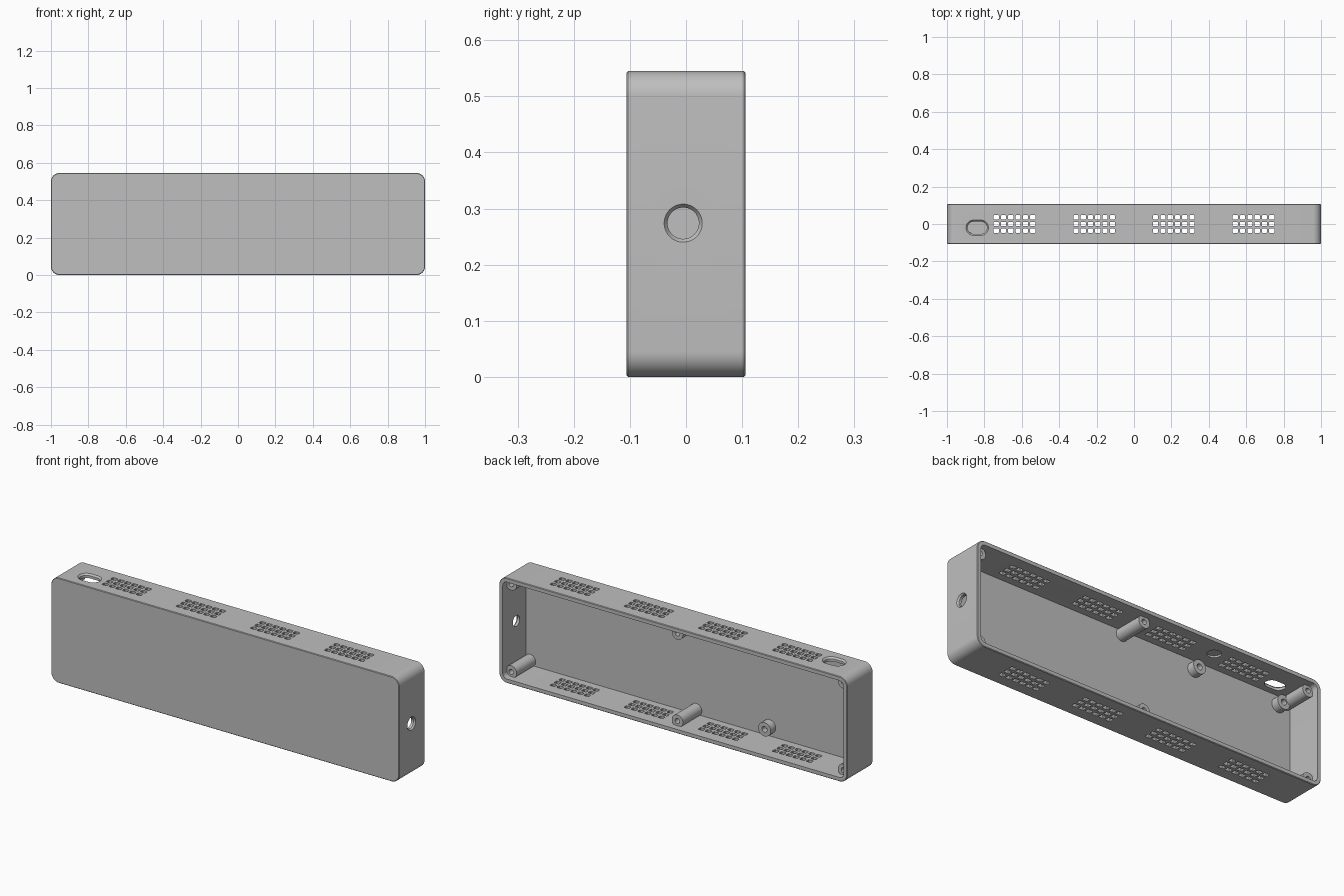
import bpy, bmesh, math
from mathutils import Vector

cube = bpy.data.objects.get("Cube")
if cube:
    bpy.data.objects.remove(cube, do_unlink=True)

H, D, WALL = 0.545, 0.212, 0.021
FRONT, BACK, MID = -D / 2, D / 2, H / 2

grey = bpy.data.materials.new("plain grey")
grey.use_nodes = True
grey.diffuse_color = (0.52, 0.52, 0.52, 1)
grey.node_tree.nodes["Principled BSDF"].inputs["Base Color"].default_value = grey.diffuse_color

AXES = {
    "X": lambda u, v, w: Vector((w, u, v)),
    "Y": lambda u, v, w: Vector((u, w, v)),
    "Z": lambda u, v, w: Vector((u, v, w)),
}


def loft(bm, axis, centre, sections, steps=10):
    """Closed solid through rounded rectangles (width, height, radius, offset)."""
    rings = []
    for width, height, r, off in sections:
        ring = []
        for q, (su, sv) in enumerate([(1, 1), (-1, 1), (-1, -1), (1, -1)]):
            for i in range(steps + 1):
                a = (q + i / steps) * math.pi / 2
                u = su * (width / 2 - r) + r * math.cos(a)
                v = sv * (height / 2 - r) + r * math.sin(a)
                ring.append(bm.verts.new(AXES[axis](centre[0] + u, centre[1] + v, off)))
        rings.append(ring)
    n = len(rings[0])
    for a, b in zip(rings, rings[1:]):
        for i in range(n):
            bm.faces.new((a[i], a[(i + 1) % n], b[(i + 1) % n], b[i]))
    bm.faces.new(rings[0])
    bm.faces.new(rings[-1])


def finish(bm, name):
    bmesh.ops.remove_doubles(bm, verts=bm.verts, dist=1e-5)
    bmesh.ops.recalc_face_normals(bm, faces=bm.faces)
    mesh = bpy.data.meshes.new(name)
    bm.to_mesh(mesh)
    bm.free()
    obj = bpy.data.objects.new(name, mesh)
    bpy.context.collection.objects.link(obj)
    mesh.materials.append(grey)
    return obj


def activate(obj):
    bpy.ops.object.select_all(action="DESELECT")
    obj.select_set(True)
    bpy.context.view_layer.objects.active = obj


def smooth(obj):
    activate(obj)
    bpy.ops.object.shade_smooth_by_angle(angle=math.radians(30))


def cut(obj, cutter):
    cutter.hide_render = True
    activate(obj)
    mod = obj.modifiers.new("cut", "BOOLEAN")
    mod.operation, mod.solver, mod.object = "DIFFERENCE", "EXACT", cutter
    bpy.ops.object.modifier_apply(modifier=mod.name)
    bpy.data.objects.remove(cutter, do_unlink=True)


# Outer shell: rounded block with slightly eased rims
bm = bmesh.new()
E = 0.003
loft(bm, "Y", (0, MID), [
    (2 - 2 * E, H - 2 * E, 0.045 - E, FRONT), (2, H, 0.045, FRONT + E),
    (2, H, 0.045, BACK - E), (2 - 2 * E, H - 2 * E, 0.045 - E, BACK)])
case = finish(bm, "case")

# Cavity open at the back
bm = bmesh.new()
loft(bm, "Y", (0, MID), [(2 - 2 * WALL, H - 2 * WALL, 0.024, FRONT + WALL),
                         (2 - 2 * WALL, H - 2 * WALL, 0.024, BACK + 0.1)])
cut(case, finish(bm, "cavity_cutter"))

# Ventilation grilles through top and bottom walls
bm = bmesh.new()
for group in range(4):
    for col in range(6):
        for row in range(3):
            x = (group - 1.5) * 0.426 + (col - 2.5) * 0.039
            y = (row - 1) * 0.036
            loft(bm, "Z", (x, y), [(0.028, 0.022, 0.003, -0.1),
                                   (0.028, 0.022, 0.003, H + 0.1)], steps=1)

# Switch slot in the top, with an eased mouth
loft(bm, "Z", (-0.838, -0.02), [
    (0.104, 0.066, 0.033, H - 0.06), (0.104, 0.066, 0.033, H - 0.008),
    (0.12, 0.082, 0.041, H), (0.12, 0.082, 0.041, H + 0.1)])

# Shallow round recess under the top wall
loft(bm, "Z", (-0.45, 0.02), [(0.066, 0.066, 0.033, H - 0.05), (0.066, 0.066, 0.033, H - 0.012)])

# Round cable hole in the left end
loft(bm, "X", (-0.005, 0.274), [
    (0.056, 0.056, 0.028, 0.93), (0.056, 0.056, 0.028, 0.992),
    (0.068, 0.068, 0.034, 1.0), (0.068, 0.068, 0.034, 1.1)])
cut(case, finish(bm, "hole_cutter"))
smooth(case)


def post(name, x, z, profile):
    """Turned post along y from (radius, y) points."""
    bm = bmesh.new()
    verts = [bm.verts.new((x + r, y, z)) for r, y in profile]
    edges = [bm.edges.new(pair) for pair in zip(verts, verts[1:])]
    bmesh.ops.spin(bm, geom=verts + edges, cent=(x, 0, z), axis=(0, 1, 0),
                   angle=math.tau, steps=32)
    smooth(finish(bm, name))


base = FRONT + WALL / 2

# Screw posts in the corners and at mid length
tip = BACK - 0.035
for x, side in ((-0.955, "right"), (0, "middle"), (0.955, "left")):
    for z, level in ((0.045, "lower"), (H - 0.045, "upper")):
        post(f"{level}_{side}_screw_post", x, z, [
            (0, base), (0.032, base), (0.032, tip), (0.013, tip),
            (0.013, tip - 0.1), (0, tip - 0.1)])

# Short circuit board standoffs
tip = BACK - 0.15
for x, side in ((-0.91, "outer"), (-0.42, "inner")):
    for z, level in ((0.07, "lower"), (H - 0.07, "upper")):
        post(f"{level}_{side}_standoff", x, z, [
            (0, base), (0.036, base), (0.036, tip), (0.015, tip),
            (0.015, tip - 0.03), (0, tip - 0.03)])
